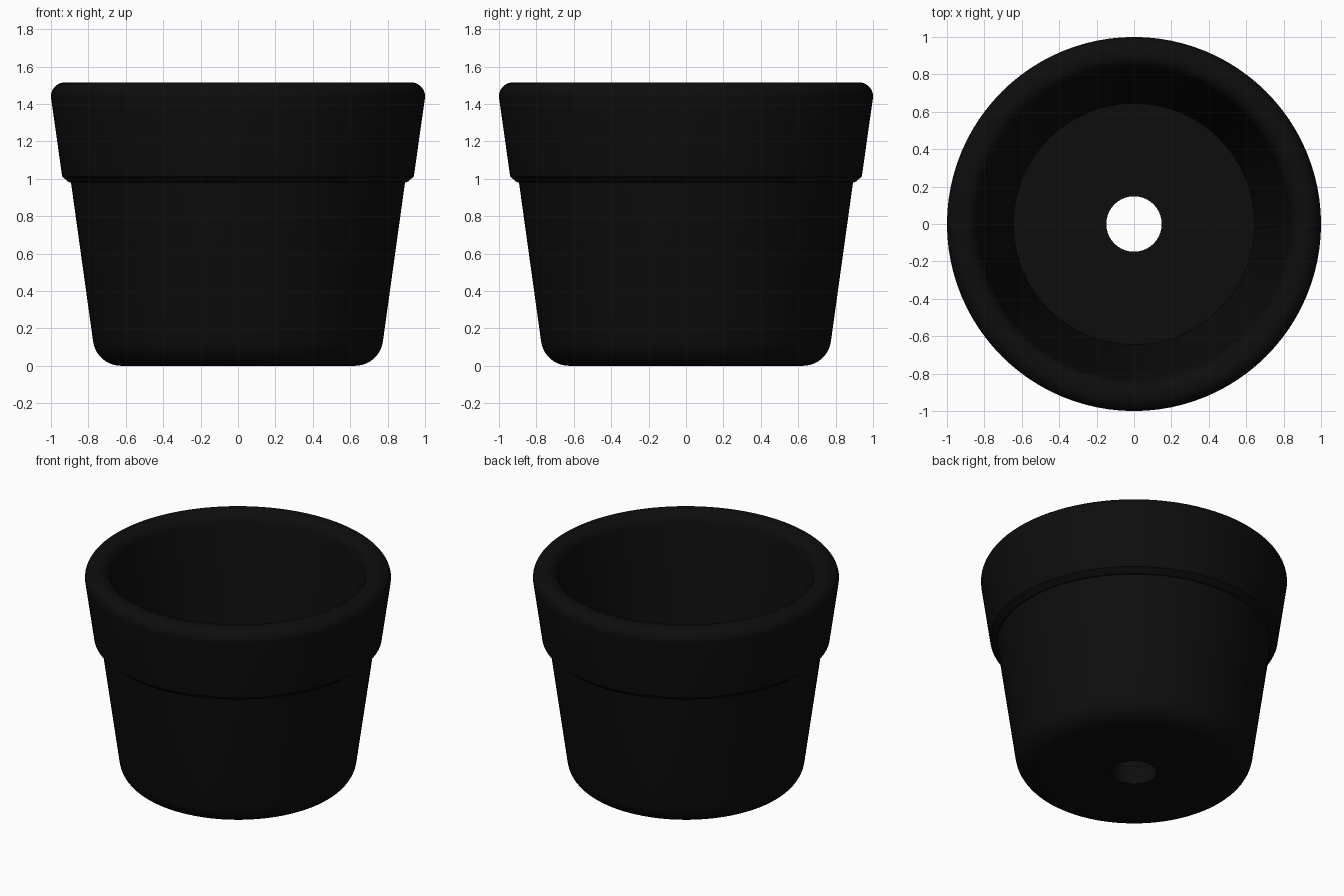
import bpy, bmesh, math

if "Cube" in bpy.data.objects:
    bpy.data.objects.remove(bpy.data.objects["Cube"])

SEGMENTS = 96


def arc(cx, cz, r, a0, a1, n):
    """Points on a circular arc in the (radius, height) plane, angles in degrees."""
    pts = []
    for i in range(n + 1):
        a = math.radians(a0 + (a1 - a0) * i / n)
        pts.append((cx + r * math.cos(a), cz + r * math.sin(a)))
    return pts


# Closed wall profile: underside, outer wall, collar, rounded rim, inner wall, floor
profile = [(0.148, 0.0)]
profile += arc(0.626, 0.15, 0.15, -90, -8, 10)      # rounded foot
profile += [(0.893, 0.98), (0.905, 0.982), (0.94, 1.012)]  # step under collar
profile += arc(0.925, 1.44, 0.075, -8, 90, 10)      # outer rim
profile += arc(0.908, 1.44, 0.075, 90, 172, 8)      # inner rim
profile += [(0.645, 0.13), (0.148, 0.13)]           # inner wall and floor

# Spin the profile into the pot; the closed loop also forms the drain hole
bm = bmesh.new()
rings = []
for r, z in profile:
    rings.append([bm.verts.new((r * math.cos(2 * math.pi * k / SEGMENTS),
                                r * math.sin(2 * math.pi * k / SEGMENTS), z))
                  for k in range(SEGMENTS)])
for i, low in enumerate(rings):
    high = rings[(i + 1) % len(rings)]
    for k in range(SEGMENTS):
        n = (k + 1) % SEGMENTS
        bm.faces.new((low[k], low[n], high[n], high[k]))
bmesh.ops.recalc_face_normals(bm, faces=bm.faces)
mesh = bpy.data.meshes.new("flower_pot")
bm.to_mesh(mesh)
bm.free()

pot = bpy.data.objects.new("flower_pot", mesh)
bpy.context.collection.objects.link(pot)

# Black plastic
black = bpy.data.materials.new("black_plastic")
black.diffuse_color = (0.004, 0.004, 0.004, 1.0)
black.use_nodes = True
black.node_tree.nodes["Principled BSDF"].inputs["Base Color"].default_value = black.diffuse_color
mesh.materials.append(black)

bpy.context.view_layer.objects.active = pot
pot.select_set(True)
bpy.ops.object.shade_smooth_by_angle(angle=math.radians(30))
